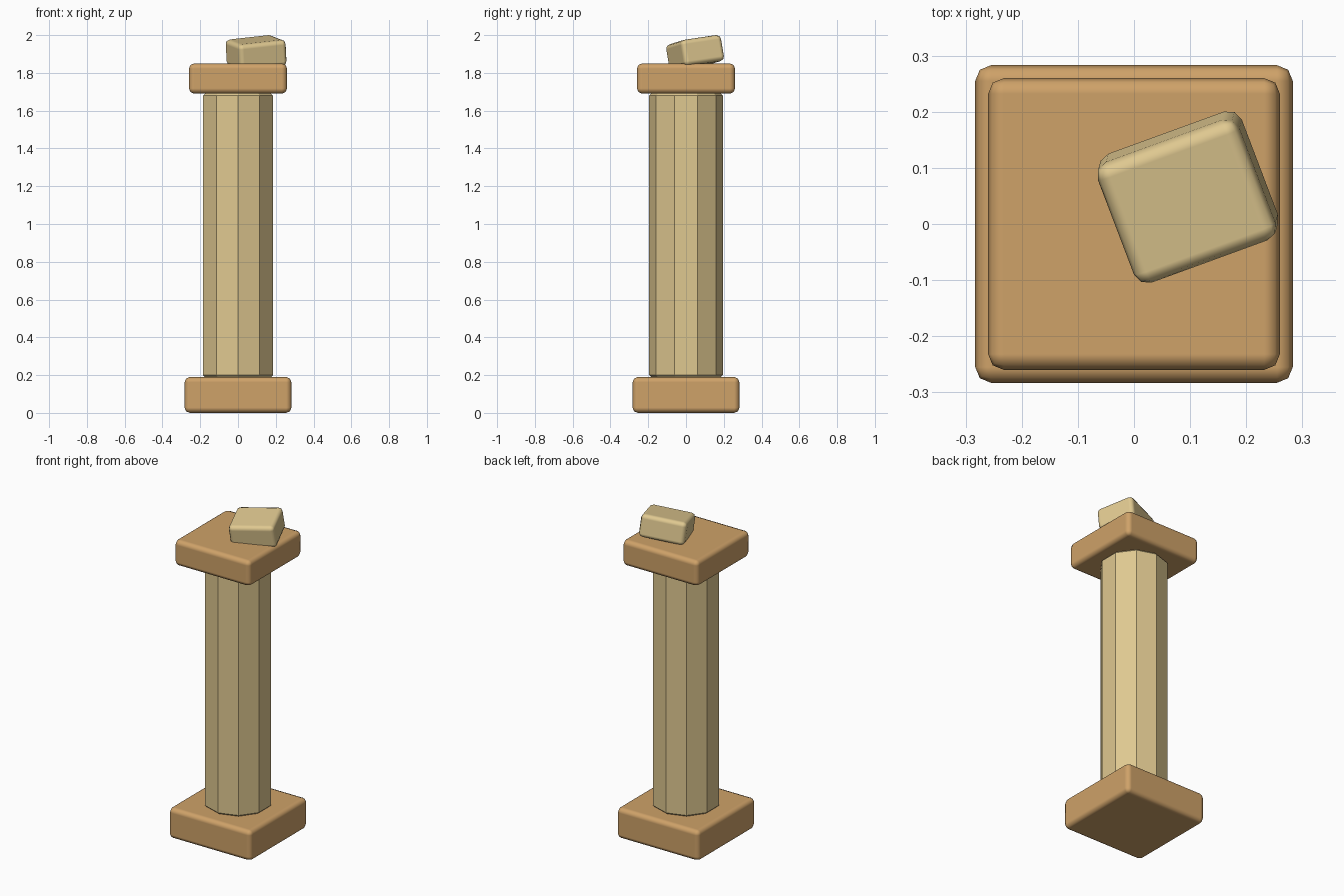
import bpy
from math import radians

if "Cube" in bpy.data.objects:
    bpy.data.objects.remove(bpy.data.objects["Cube"])


def material(name, color):
    m = bpy.data.materials.new(name)
    m.diffuse_color = (*color, 1)
    m.use_nodes = True
    m.node_tree.nodes["Principled BSDF"].inputs["Base Color"].default_value = m.diffuse_color
    return m


brown = material("brown_stone", (0.62, 0.36, 0.14))
sand = material("sandstone", (0.74, 0.58, 0.28))


def finish(ob, name, mat, width, segments, limit, smooth):
    ob.name = name
    ob.data.materials.append(mat)
    bpy.ops.object.transform_apply(location=False, rotation=False, scale=True)
    b = ob.modifiers.new("rounded_edges", 'BEVEL')
    b.width = width
    b.segments = segments
    b.limit_method = 'ANGLE'
    b.angle_limit = radians(limit)
    b.harden_normals = smooth
    if smooth:
        bpy.ops.object.shade_smooth()


def block(name, size, loc, mat, bevel, rot=(0, 0, 0)):
    bpy.ops.mesh.primitive_cube_add(size=1, location=loc, rotation=[radians(a) for a in rot])
    ob = bpy.context.object
    ob.scale = size
    finish(ob, name, mat, bevel, 2, 60, True)


# Square base and cap slabs
block("base", (0.566, 0.566, 0.19), (0, 0, 0.095), brown, 0.028)
block("cap", (0.52, 0.52, 0.16), (0, 0, 1.77), brown, 0.028)

# Ten-sided shaft with flat faces and slightly eased rims
bpy.ops.mesh.primitive_cylinder_add(vertices=10, radius=0.195, depth=1.5, location=(0, 0, 0.94))
finish(bpy.context.object, "shaft", sand, 0.01, 1, 60, False)

# Loose broken stone lying tilted on the cap
block("broken_stone", (0.27, 0.232, 0.14), (0.096, 0.048, 1.907), sand, 0.025, (8, -6, 20))
